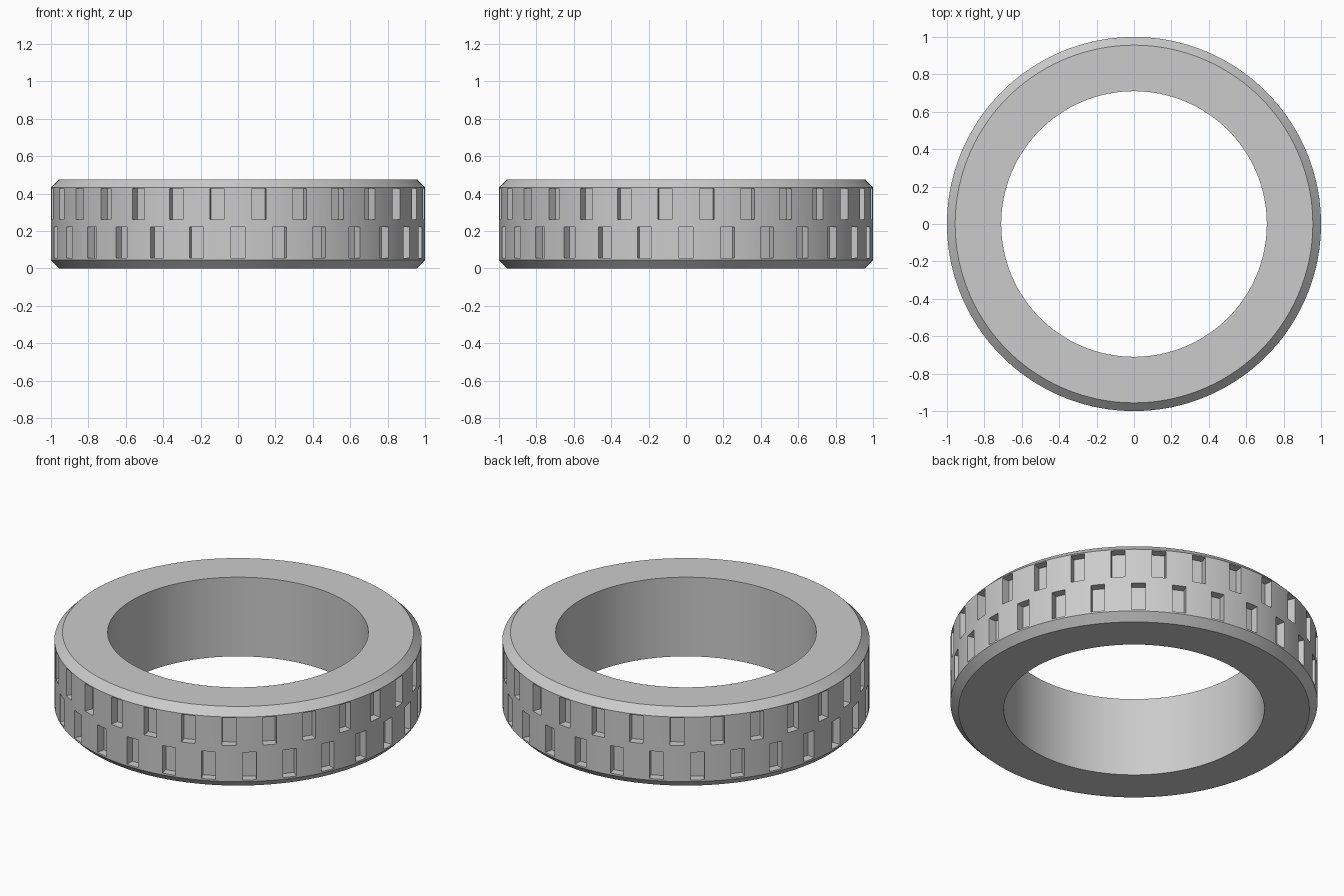
import bpy
import bmesh
import math
from mathutils import Matrix, Vector

cube = bpy.data.objects.get("Cube")
if cube:
    bpy.data.objects.remove(cube, do_unlink=True)

HEIGHT = 0.476
OUTER = 1.0
INNER = 0.71
CHAMFER = 0.044
SEGMENTS = 180
SLOTS = 28
SLOT_FLOOR = 0.95
SLOT_SIZE = (0.2, 0.076, 0.166)
ROW_HEIGHTS = (0.137, 0.343)


def make_object(name, bm):
    bmesh.ops.recalc_face_normals(bm, faces=bm.faces)
    mesh = bpy.data.meshes.new(name)
    bm.to_mesh(mesh)
    bm.free()
    obj = bpy.data.objects.new(name, mesh)
    bpy.context.collection.objects.link(obj)
    return obj


# Plain grey finish
grey = bpy.data.materials.new("plain grey")
grey.use_nodes = True
colour = (0.6, 0.6, 0.6, 1)
grey.diffuse_color = colour
grey.node_tree.nodes["Principled BSDF"].inputs["Base Color"].default_value = colour

# Chamfered ring, spun from its cross-section
bm = bmesh.new()
profile = [
    (INNER, 0),
    (OUTER - CHAMFER, 0),
    (OUTER, CHAMFER),
    (OUTER, HEIGHT - CHAMFER),
    (OUTER - CHAMFER, HEIGHT),
    (INNER, HEIGHT),
]
rings = []
for i in range(SEGMENTS):
    turn = Matrix.Rotation(math.tau * i / SEGMENTS, 3, "Z")
    rings.append([bm.verts.new(turn @ Vector((r, 0, z))) for r, z in profile])
for i, ring in enumerate(rings):
    following = rings[(i + 1) % SEGMENTS]
    for j in range(len(profile)):
        k = (j + 1) % len(profile)
        bm.faces.new((ring[j], following[j], following[k], ring[k]))
tread_ring = make_object("tread_ring", bm)
tread_ring.data.materials.append(grey)

# Two staggered rows of slots around the rim
bm = bmesh.new()
for row, z in enumerate(ROW_HEIGHTS):
    for i in range(SLOTS):
        turn = Matrix.Rotation(math.tau * (i + row / 2) / SLOTS, 4, "Z")
        place = Matrix.Translation((SLOT_FLOOR + SLOT_SIZE[0] / 2, 0, z))
        size = Matrix.Diagonal((*SLOT_SIZE, 1))
        bmesh.ops.create_cube(bm, size=1, matrix=turn @ place @ size)
cutter = make_object("slot_cutter", bm)
cutter.data.materials.append(grey)
cutter.hide_render = True

# Cut the slots, then smooth the round walls
cut = tread_ring.modifiers.new("slots", "BOOLEAN")
cut.operation = "DIFFERENCE"
cut.solver = "EXACT"
cut.object = cutter
bpy.ops.object.select_all(action="DESELECT")
tread_ring.select_set(True)
bpy.context.view_layer.objects.active = tread_ring
bpy.ops.object.modifier_apply(modifier=cut.name)
bpy.data.objects.remove(cutter, do_unlink=True)
bpy.ops.object.shade_smooth_by_angle(angle=math.radians(25))
